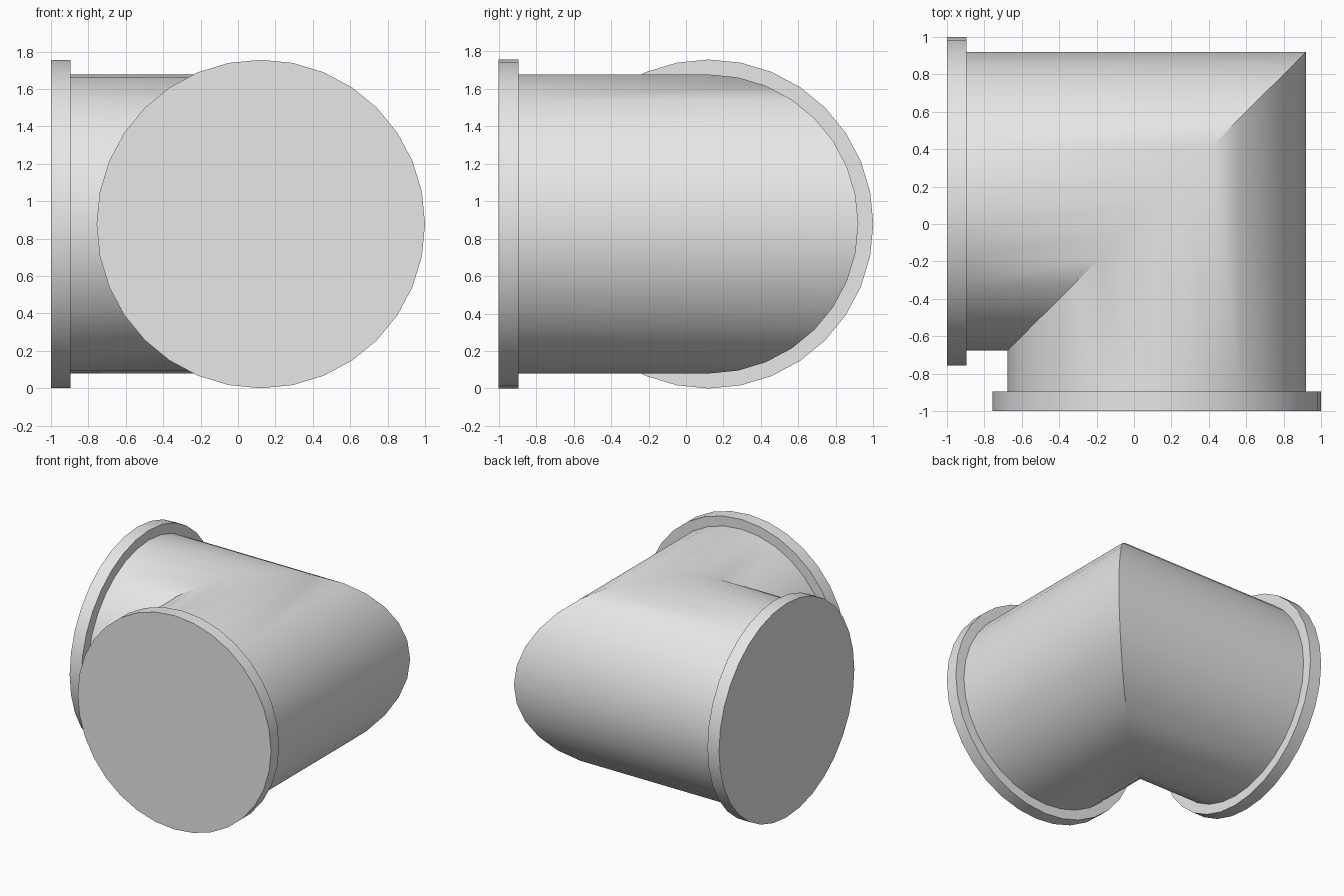
import bpy, math

if "Cube" in bpy.data.objects:
    bpy.data.objects.remove(bpy.data.objects["Cube"])

SIDES = 32
R_PIPE, R_FLANGE = 0.798, 0.878
C = 1.0 - R_FLANGE           # axis offset of both pipe legs
ZC = R_FLANGE                # axis height
END, INNER = -1.0, -0.895    # outer and inner face of each flange

grey = bpy.data.materials.new("light grey")
grey.diffuse_color = (0.8, 0.8, 0.8, 1.0)
grey.use_nodes = True
grey.node_tree.nodes["Principled BSDF"].inputs["Base Color"].default_value = grey.diffuse_color


def ring(radius, along, axis):
    """Circle of points around a leg; along=None gives the mitre cut x = y."""
    pts = []
    for i in range(SIDES):
        a = 2 * math.pi * i / SIDES
        u, z = C + radius * math.cos(a), ZC + radius * math.sin(a)
        t = u if along is None else along
        pts.append((t, u, z) if axis == "x" else (u, t, z))
    return pts


def bridge(a, b, flip):
    """Quads between two rings given by their first vertex index."""
    faces = []
    for i in range(SIDES):
        j = (i + 1) % SIDES
        f = (a + i, a + j, b + j, b + i)
        faces.append(f[::-1] if flip else f)
    return faces


def make(name, verts, faces):
    me = bpy.data.meshes.new(name)
    me.from_pydata(verts, [], faces)
    me.materials.append(grey)
    ob = bpy.data.objects.new(name, me)
    bpy.context.collection.objects.link(ob)
    bpy.ops.object.select_all(action="DESELECT")
    ob.select_set(True)
    bpy.context.view_layer.objects.active = ob
    bpy.ops.object.shade_smooth_by_angle(angle=math.radians(30))


# Mitred elbow pipe: two legs sharing the diagonal ring
verts = ring(R_PIPE, INNER, "x") + ring(R_PIPE, None, "x") + ring(R_PIPE, INNER, "y")
faces = bridge(0, SIDES, True) + bridge(2 * SIDES, SIDES, False)
make("elbow_pipe", verts, faces)

# Closed flange on the end of each leg
for name, axis in (("left_flange", "x"), ("front_flange", "y")):
    flip = axis == "x"
    verts = (ring(R_FLANGE, END, axis) + ring(R_FLANGE, INNER, axis)
             + ring(R_PIPE, INNER, axis))
    cap = list(range(SIDES))
    faces = bridge(0, SIDES, flip) + bridge(SIDES, 2 * SIDES, flip)
    faces.append(cap if flip else cap[::-1])
    # end cap must face away from the elbow
    make(name, verts, faces)
    me = bpy.data.objects[name].data
    k = 0 if axis == "x" else 1
    if me.polygons[-1].normal[k] > 0:
        me.polygons[-1].flip()

# Make sure every part's side faces point outward from its axis
for ob in bpy.context.collection.objects:
    me = ob.data
    p = me.polygons[0]
    along_x = ob.name != "front_flange"
    off = (p.center.y if along_x else p.center.x) - C
    comp = p.normal.y if along_x else p.normal.x
    if off * comp + (p.center.z - ZC) * p.normal.z < 0:
        me.flip_normals()
